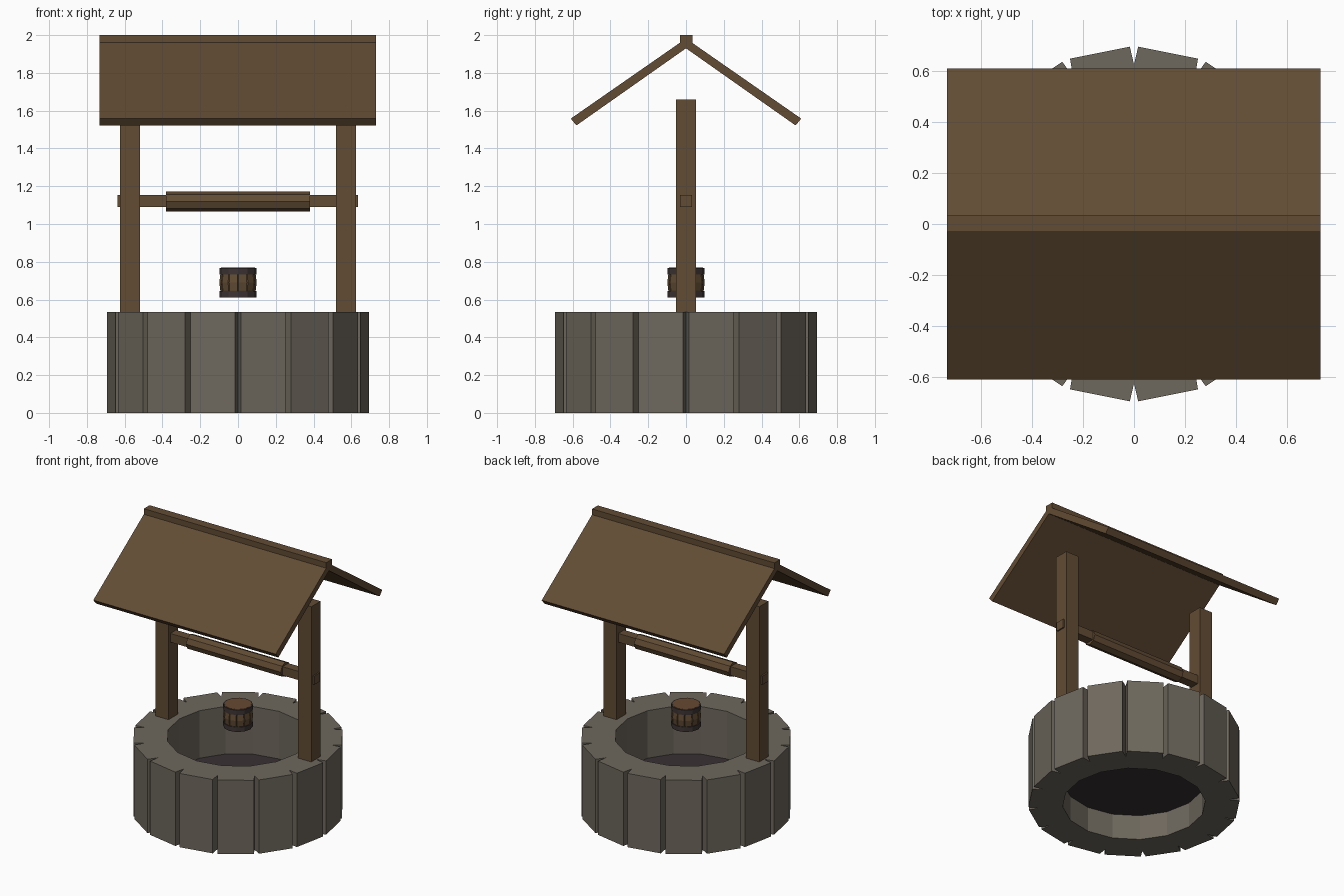
import bpy, bmesh, math
from math import sin, cos, radians, pi

if "Cube" in bpy.data.objects:
    bpy.data.objects.remove(bpy.data.objects["Cube"])


def material(name, rgb):
    m = bpy.data.materials.new(name)
    lin = [(c / 255 / 12.92) if c < 10.3 else ((c / 255 + 0.055) / 1.055) ** 2.4 for c in rgb]
    m.diffuse_color = (*lin, 1)
    m.use_nodes = True
    m.node_tree.nodes["Principled BSDF"].inputs["Base Color"].default_value = m.diffuse_color
    return m


STONE = material("grey stone", (110, 104, 93))
WOOD = material("brown wood", (98, 76, 52))
LID = material("reddish wood", (104, 73, 50))
IRON = material("dark iron", (62, 52, 52))
WATER = material("dark water", (56, 49, 51))


def finish(name, bm, mat):
    bmesh.ops.recalc_face_normals(bm, faces=bm.faces)
    me = bpy.data.meshes.new(name)
    bm.to_mesh(me)
    bm.free()
    me.materials.append(mat)
    ob = bpy.data.objects.new(name, me)
    bpy.context.collection.objects.link(ob)
    return ob


def prism(name, outline, x0, x1, mat):
    """Extrude a (y, z) outline along x."""
    bm = bmesh.new()
    a = [bm.verts.new((x0, y, z)) for y, z in outline]
    b = [bm.verts.new((x1, y, z)) for y, z in outline]
    n = len(a)
    bm.faces.new(a)
    bm.faces.new(b[::-1])
    for i in range(n):
        j = (i + 1) % n
        bm.faces.new((a[i], a[j], b[j], b[i]))
    return finish(name, bm, mat)


def box(name, x0, x1, y0, y1, z0, z1, mat):
    return prism(name, [(y0, z0), (y1, z0), (y1, z1), (y0, z1)], x0, x1, mat)


def lathe(name, profile, sides, mat, closed=False, groove=None):
    """Spin an (r, z, outer) profile; groove=(depth, half angle) cuts V slots in outer points."""
    bm = bmesh.new()
    cols = []
    step = 2 * pi / sides
    for i in range(sides):
        g, h = groove if groove else (0, 0)
        marks = [(0, g), (h, 0), (step - h, 0)] if groove else [(0, 0)]
        for da, depth in marks:
            col = []
            for r, z, outer in profile:
                # inner points stay on straight chords between the main corners
                rr = r - depth if outer else r * cos(step / 2) / cos(da - step / 2)
                t = i * step + da
                col.append(bm.verts.new((rr * cos(t), rr * sin(t), z)))
            cols.append(col)
    n = len(profile)
    for i, c in enumerate(cols):
        d = cols[(i + 1) % len(cols)]
        for k in range(n if closed else n - 1):
            m = (k + 1) % n
            bm.faces.new((c[k], d[k], d[m], c[m]))
    if not closed:
        bm.faces.new([c[0] for c in cols])
        bm.faces.new([c[-1] for c in cols])
    return finish(name, bm, mat)


# Stone ring with V joints, and the water inside
lathe("stone_ring", [(0.47, 0, False), (0.695, 0, True), (0.695, 0.535, True), (0.47, 0.535, False)],
      16, STONE, closed=True, groove=(0.07, radians(1.35)))
lathe("water", [(0.47, 0.18, True), (0.47, 0.19, True)], 16, WATER)

# Posts
for side, s in (("left", -1), ("right", 1)):
    xs = sorted((s * 0.52, s * 0.625))
    box(side + "_post", *xs, -0.053, 0.053, 0.5, 1.66, WOOD)

# Axle and winding drum
box("axle", -0.637, 0.635, -0.033, 0.033, 1.09, 1.153, WOOD)
drum = [(0.053 * cos(k * pi / 4), 1.12 + 0.053 * sin(k * pi / 4)) for k in range(8)]
prism("winding_drum", drum, -0.38, 0.38, WOOD)

# Roof slopes and ridge beam
for side, s in (("front", -1), ("back", 1)):
    slope = [(s * 0.61, 1.558), (s * 0.58, 1.522), (0, 1.93), (0, 1.982)]
    prism(side + "_roof", slope, -0.733, 0.73, WOOD)
box("ridge_beam", -0.733, 0.73, -0.032, 0.034, 1.945, 2.0, WOOD)

# Bucket: bulging staves, two iron hoops and a top board
barrel = [(0.085, 0.615, True), (0.094, 0.65, True), (0.099, 0.69, True),
          (0.094, 0.73, True), (0.085, 0.762, True)]
lathe("bucket_staves", barrel, 12, WOOD, groove=(0.006, radians(2)))
for name, z0, z1 in (("lower_hoop", 0.61, 0.645), ("upper_hoop", 0.732, 0.768)):
    lathe(name, [(0.084, z0, True), (0.098, z0, True), (0.098, z1, True), (0.084, z1, True)],
          12, IRON, closed=True)
lathe("bucket_top", [(0.09, 0.76, True), (0.09, 0.77, True)], 12, LID)
